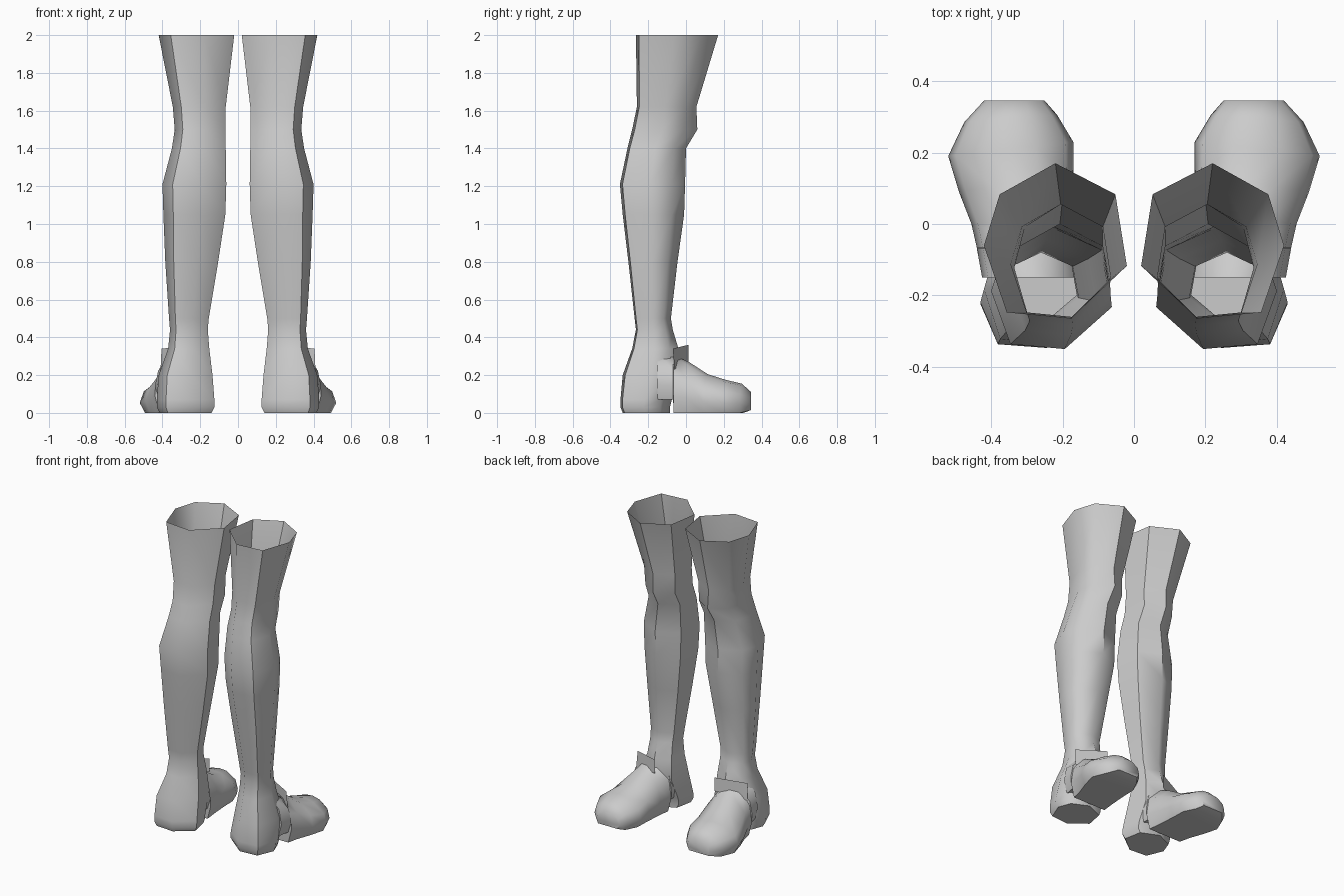
import bpy, bmesh

if "Cube" in bpy.data.objects:
    bpy.data.objects.remove(bpy.data.objects["Cube"])

grey = bpy.data.materials.new("light_grey")
grey.diffuse_color = (0.6, 0.6, 0.6, 1)
grey.use_nodes = True
grey.node_tree.nodes["Principled BSDF"].inputs["Base Color"].default_value = grey.diffuse_color


def finish(name, bm, angle=0.9):
    """Turn a bmesh into a smooth shaded object mirrored across x = 0."""
    bmesh.ops.recalc_face_normals(bm, faces=bm.faces[:])
    mesh = bpy.data.meshes.new(name)
    bm.to_mesh(mesh)
    bm.free()
    mesh.materials.append(grey)
    obj = bpy.data.objects.new(name, mesh)
    bpy.context.collection.objects.link(obj)
    bpy.ops.object.select_all(action='DESELECT')
    obj.select_set(True)
    bpy.context.view_layer.objects.active = obj
    bpy.ops.object.shade_smooth_by_angle(angle=angle)
    obj.modifiers.new("pair", 'MIRROR').use_mirror_merge = False


def loft(name, rings, cap_start, cap_end):
    bm = bmesh.new()
    loops = [[bm.verts.new(p) for p in ring] for ring in rings]
    for a, b in zip(loops, loops[1:]):
        n = len(a)
        for i in range(n):
            j = (i + 1) % n
            bm.faces.new((a[i], a[j], b[j], b[i]))
    if cap_start:
        bm.faces.new(loops[0])
    if cap_end:
        bm.faces.new(loops[-1])
    finish(name, bm)


# Boot shaft and heel: one seven-sided outline, fitted to a box at each height
OUTLINE = [(.5, 1), (.89, .8), (1, .47), (.84, .04), (.39, 0), (0, .34), (.08, .8)]
SHAFT = [  # z, x min, x max, y min, y max
    (2.00, .02, .42, -.265, .17),
    (1.62, .065, .345, -.26, .055),
    (1.50, .067, .335, -.285, .06),
    (1.40, .065, .35, -.31, .0),
    (1.21, .062, .40, -.35, -.005),
    (1.05, .067, .395, -.335, -.01),
    (0.80, .105, .385, -.305, -.045),
    (0.50, .155, .365, -.272, -.08),
    (0.44, .16, .36, -.265, -.07),
    (0.34, .152, .37, -.285, -.04),
    (0.20, .135, .42, -.335, -.01),
    (0.07, .125, .43, -.347, -.075),
    (0.03, .125, .43, -.347, -.085),
    (0.00, .14, .415, -.335, -.085),
]
loft("boot_shaft",
     [[(x0 + u * (x1 - x0), y0 + v * (y1 - y0), z) for u, v in OUTLINE]
      for z, x0, x1, y0, y1 in SHAFT], False, True)

# Forefoot: arched sections from the instep to the toe, splayed outwards
ARCH = [(.08, 0), (0, .3), (.06, .68), (.3, .96), (.5, 1), (.7, .94), (.94, .65), (1, .3), (.92, 0)]
FOOT = [  # inner side x, y, outer side x, y, bottom z, top z
    (.15, -.15, .425, -.15, .07, .34),
    (.155, -.068, .44, -.068, .07, .305),
    (.155, -.066, .44, -.066, .0, .305),
    (.165, .03, .455, .0, .0, .27),
    (.17, .14, .49, .09, .0, .205),
    (.17, .23, .52, .19, .0, .175),
    (.215, .305, .475, .285, .0, .155),
    (.25, .345, .42, .345, .015, .11),
]
loft("forefoot",
     [[(xi + u * (xo - xi), yi + u * (yo - yi), z0 + w * (z1 - z0)) for u, w in ARCH]
      for xi, yi, xo, yo, z0, z1 in FOOT], True, True)

# Instep flap standing across the top of the foot
bm = bmesh.new()
flap = [(.22, .012, .27), (.41, -.06, .23), (.405, -.07, .34), (.22, .012, .36)]
bm.faces.new([bm.verts.new(p) for p in flap])
finish("instep_flap", bm)
